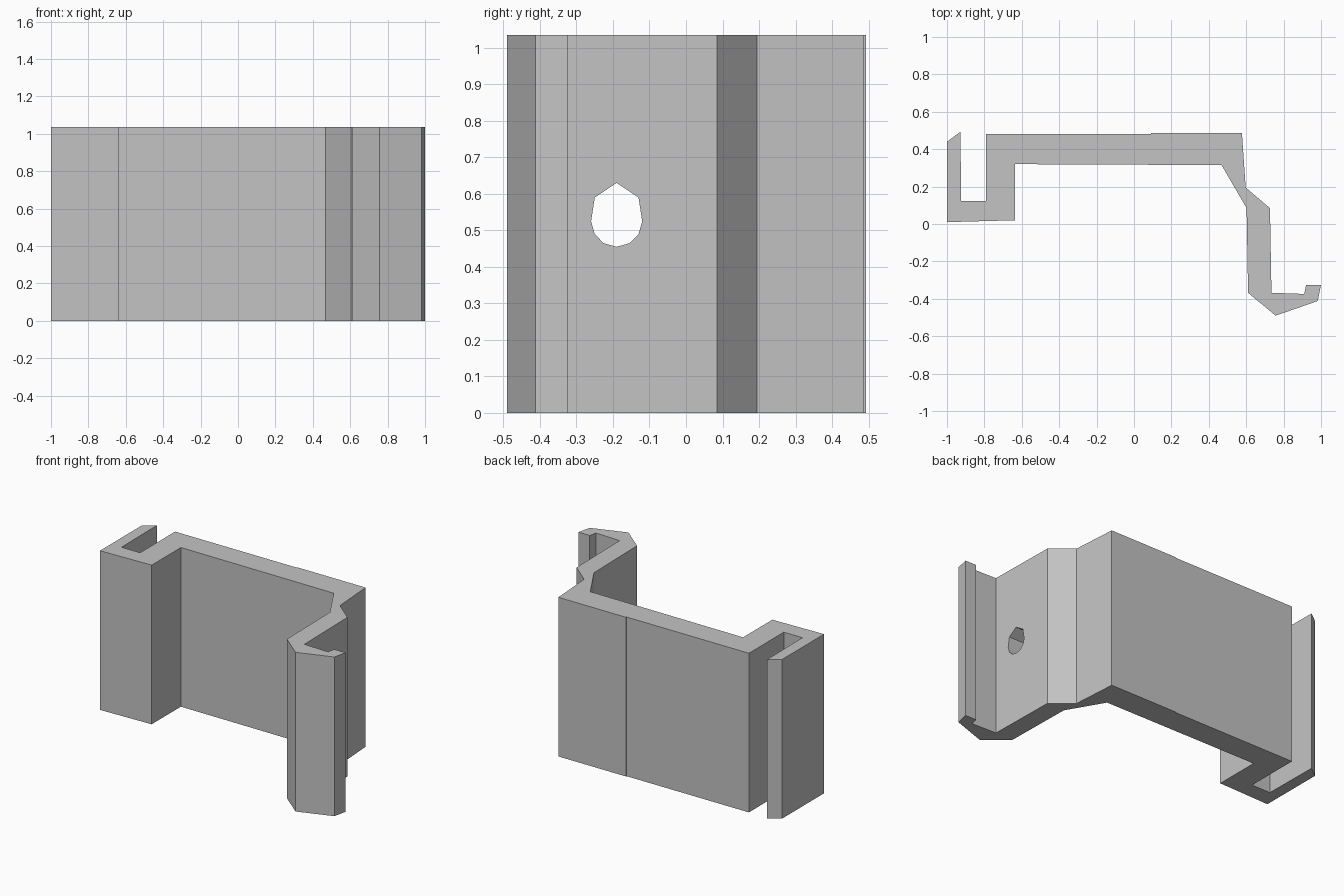
import bpy
import bmesh
from mathutils import Vector

cube = bpy.data.objects.get("Cube")
if cube:
    bpy.data.objects.remove(cube, do_unlink=True)

HEIGHT = 1.035

grey = bpy.data.materials.new("plain grey")
grey.use_nodes = True
colour = (0.55, 0.55, 0.55, 1)
grey.diffuse_color = colour
grey.node_tree.nodes["Principled BSDF"].inputs["Base Color"].default_value = colour


def prism(name, points, sweep):
    """Solid made by sweeping a closed outline along a vector."""
    bm = bmesh.new()
    face = bm.faces.new([bm.verts.new(p) for p in points])
    swept = bmesh.ops.extrude_face_region(bm, geom=[face])
    verts = [v for v in swept["geom"] if isinstance(v, bmesh.types.BMVert)]
    bmesh.ops.translate(bm, verts=verts, vec=Vector(sweep))
    bmesh.ops.recalc_face_normals(bm, faces=bm.faces)
    mesh = bpy.data.meshes.new(name)
    bm.to_mesh(mesh)
    bm.free()
    mesh.materials.append(grey)
    obj = bpy.data.objects.new(name, mesh)
    bpy.context.collection.objects.link(obj)
    return obj


# Clip outline: left-hand hook, back plate, then the stepped leg with its lip
hook = [(-0.635, 0.02), (-1, 0.01), (-1, 0.44), (-0.928, 0.493),
        (-0.924, 0.123), (-0.79, 0.123)]
back_outer = [(-0.79, 0.482), (0.09, 0.482), (0.09, 0.487), (0.577, 0.487)]
leg_outer = [(0.597, 0.195), (0.727, 0.085), (0.735, -0.368)]
lip = [(0.91, -0.374), (0.92, -0.325), (1, -0.325), (0.982, -0.412), (0.757, -0.49)]
leg_inner = [(0.61, -0.368), (0.602, 0.085)]
back_inner = [(0.468, 0.315), (-0.635, 0.32)]
outline = hook + back_outer + leg_outer + lip + leg_inner + back_inner
clip = prism("bracket_clip", [(x, y, 0) for x, y in outline], (0, 0, HEIGHT))

# Teardrop screw hole through the leg, mirrored from half an outline
half = [(0.06, 0.59), (0.07, 0.525), (0.06, 0.49), (0.036, 0.465)]
drop = ([(0, 0.63)] + half + [(0, 0.455)] + [(-y, z) for y, z in reversed(half)])
cutter = prism("hole_cutter", [(0.5, y - 0.19, z) for y, z in drop], (0.35, 0, 0))
cutter.hide_render = True

cut = clip.modifiers.new("screw_hole", 'BOOLEAN')
cut.operation = 'DIFFERENCE'
cut.solver = 'EXACT'
cut.object = cutter
bpy.context.view_layer.objects.active = clip
bpy.ops.object.modifier_apply(modifier=cut.name)
bpy.data.objects.remove(cutter, do_unlink=True)
